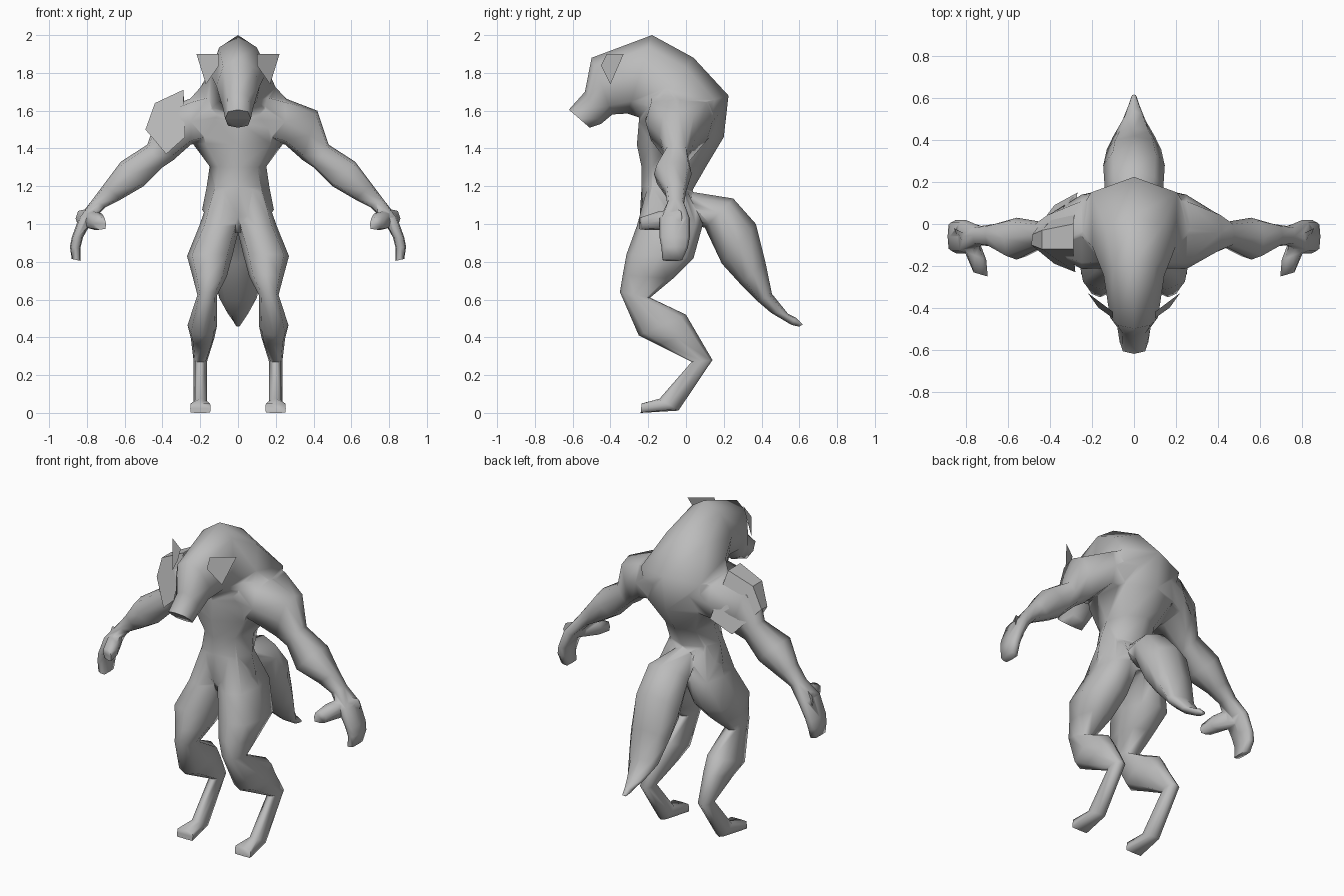
import bpy, bmesh, math
from mathutils import Vector

if "Cube" in bpy.data.objects:
    bpy.data.objects.remove(bpy.data.objects["Cube"])

grey = bpy.data.materials.new("fur_grey")
grey.diffuse_color = (0.5, 0.5, 0.5, 1)
grey.use_nodes = True
grey.node_tree.nodes["Principled BSDF"].inputs["Base Color"].default_value = grey.diffuse_color
SIDES = 8


def add_object(name, bm):
    me = bpy.data.meshes.new(name)
    bm.to_mesh(me)
    bm.free()
    me.materials.append(grey)
    ob = bpy.data.objects.new(name, me)
    bpy.context.collection.objects.link(ob)
    return ob


def activate(ob):
    bpy.ops.object.select_all(action='DESELECT')
    ob.select_set(True)
    bpy.context.view_layer.objects.active = ob


def loft(name, rings, box=1.06, box_end=None, side=1):
    """Skin rings, each given by two opposite points and a half-width vector.
    box sets how square the section is; box_end does so for the last ring."""
    bm = bmesh.new()
    loops = []
    for i, (a, b, w) in enumerate(rings):
        a, b, w = Vector(a), Vector(b), Vector(w)
        c = (a + b) / 2
        loop = []
        for k in range(SIDES):
            t = 2 * math.pi * k / SIDES
            f = 1.0
            if k % 2:
                f = box_end if box_end and i == len(rings) - 1 else box
            p = c + f * (math.cos(t) * (a - c) + math.sin(t) * w)
            p.x *= side
            loop.append(bm.verts.new(p))
        loops.append(loop)
    for p, q in zip(loops, loops[1:]):
        for k in range(SIDES):
            j = (k + 1) % SIDES
            bm.faces.new((p[k], p[j], q[j], q[k]))
    bm.faces.new(loops[0])
    bm.faces.new(loops[-1])
    bmesh.ops.recalc_face_normals(bm, faces=bm.faces)
    return add_object(name, bm)


def sheet(name, points, faces, mirror=False):
    bm = bmesh.new()
    vs = [bm.verts.new(p) for p in points]
    for f in faces:
        bm.faces.new([vs[i] for i in f])
    ob = add_object(name, bm)
    if mirror:
        ob.modifiers.new("mirror", 'MIRROR')
    return ob


def fuse(base, part):
    """Weld a limb into the body as one skin."""
    activate(base)
    m = base.modifiers.new("fuse", 'BOOLEAN')
    m.operation, m.solver, m.object = 'UNION', 'EXACT', part
    bpy.ops.object.modifier_apply(modifier=m.name)
    bpy.data.objects.remove(part)


def side_ring(yf, zf, yb, zb, xi, xo):
    return ((xi + xo) / 2, yf, zf), ((xi + xo) / 2, yb, zb), ((xo - xi) / 2, 0, 0)


def arm_ring(xu, zu, xl, zl, y0, y1):
    y = (y0 + y1) / 2
    return (xu, y, zu), (xl, y, zl), (0, (y1 - y0) / 2, 0)


# Hunched trunk, neck, head and snout: front y,z / back y,z / half width
body = [
    (-.2, .955, .07, .98, .11), (-.245, 1.04, .055, 1.11, .19),
    (-.235, 1.2, .035, 1.18, .167), (-.235, 1.3, .11, 1.31, .15),
    (-.26, 1.42, .2, 1.46, .25), (-.25, 1.54, .225, 1.68, .3),
    (-.25, 1.565, .04, 1.88, .2), (-.31, 1.585, -.18, 2.0, .145),
    (-.39, 1.58, -.5, 1.88, .115), (-.45, 1.53, -.535, 1.7, .08),
    (-.51, 1.51, -.62, 1.605, .068)]
creature = loft("body", [side_ring(*r[:4], -r[4], r[4]) for r in body], .97, 1.1)

# Tail
tail = [
    (.03, 1.17, .02, 1.0, .08), (.25, 1.135, .1, .98, .14),
    (.37, 1.0, .19, .79, .147), (.42, .8, .29, .68, .13),
    (.455, .63, .38, .59, .1), (.54, .525, .45, .53, .055),
    (.58, .505, .56, .465, .025), (.618, .468, .6, .457, .012)]
fuse(creature, loft("tail", [side_ring(*r[:4], -r[4], r[4]) for r in tail], .98))

# Legs with bent hocks and feet
leg = [
    (-.2, 1.21, -.01, 1.21, .02, .13), (-.26, .99, .09, 1.0, -.01, .203),
    (-.315, .84, .04, .82, .03, .27), (-.335, .73, -.07, .71, .06, .24),
    (-.35, .64, -.19, .61, .11, .215), (-.25, .41, .0, .52, .11, .267),
    (-.15, .36, .05, .434, .125, .25),
    (.03, .27, .14, .28, .163, .235), (-.14, .075, -.04, .012, .163, .235),
    (-.235, .05, -.24, .0, .145, .253)]

# Arms with hands
arm = [
    (.05, 1.72, .08, 1.46, -.21, .18), (.25, 1.665, .25, 1.42, -.215, .14),
    (.42, 1.6, .34, 1.34, -.14, .06), (.48, 1.42, .40, 1.3, -.11, .01),
    (.62, 1.33, .5, 1.2, -.17, .03), (.71, 1.21, .62, 1.13, -.11, .0),
    (.77, 1.13, .70, 1.09, -.1, -.01), (.84, 1.04, .77, 1.02, -.14, .02),
    (.88, .93, .82, .93, -.14, .02), (.89, .88, .835, .87, -.13, .01),
    (.88, .815, .835, .805, -.125, -.02)]

# Thumbs
thumb = [((.80, -.05, 1.08), (.80, -.05, .98), (.06, .03, 0)),
         ((.76, -.15, 1.065), (.755, -.15, .968), (.052, .02, 0)),
         ((.735, -.24, 1.035), (.73, -.24, .97), (.034, .01, 0))]

for s in (1, -1):
    fuse(creature, loft("leg", [side_ring(*r) for r in leg], 1.1, 1.35, s))
    fuse(creature, loft("arm", [arm_ring(*r) for r in arm], 1.17, 1.25, s))
    fuse(creature, loft("thumb", thumb, 1.1, 1.2, s))
activate(creature)
bpy.ops.object.shade_smooth_by_angle(angle=math.radians(80))

# Ears
sheet("ear", [(.1, -.42, 1.9), (.22, -.33, 1.9), (.17, -.4, 1.74), (.1, -.45, 1.84)],
      [(0, 3, 2, 1)], True)

# Folded shoulder guard on one side: front rim, back rim, joined over the top
sheet("shoulder_guard",
      [(-.29, -.12, 1.71), (-.44, -.12, 1.64), (-.49, -.1, 1.5),
       (-.38, -.19, 1.37), (-.28, -.23, 1.46),
       (-.29, .0, 1.71), (-.44, -.03, 1.64), (-.485, -.05, 1.5),
       (-.38, .09, 1.37), (-.27, .15, 1.46)],
      [(0, 1, 2, 3, 4), (5, 9, 8, 7, 6), (0, 5, 6, 1), (1, 6, 7, 2)])
